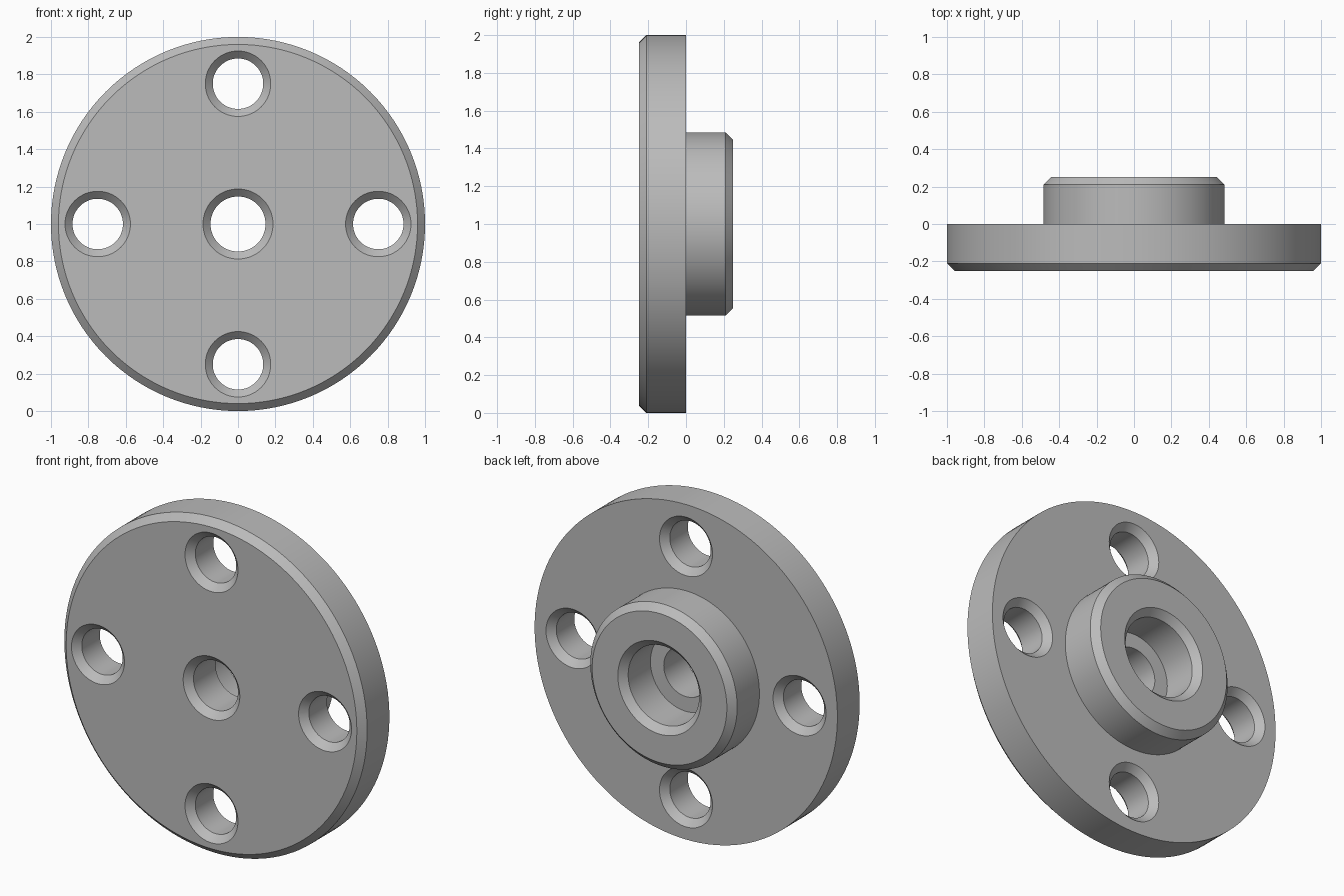
import bpy
import bmesh
import math
from mathutils import Matrix, Vector

cube = bpy.data.objects.get("Cube")
if cube:
    bpy.data.objects.remove(cube)

CENTRE = Vector((0, 0, 1))
BEVEL = 0.04

steel = bpy.data.materials.new("grey_steel")
steel.use_nodes = True
colour = (0.5, 0.5, 0.5, 1)
steel.diffuse_color = colour
steel.node_tree.nodes["Principled BSDF"].inputs["Base Color"].default_value = colour


def lathe(name, profile, centre, steps):
    """Turn a closed loop of (radius, y) points around the y axis."""
    bm = bmesh.new()
    rings = []
    for i in range(steps):
        turn = Matrix.Rotation(math.tau * i / steps, 3, 'Y')
        rings.append([bm.verts.new(turn @ Vector((r, y, 0))) for r, y in profile])
    count = len(profile)
    for i in range(steps):
        a, b = rings[i], rings[(i + 1) % steps]
        for j in range(count):
            k = (j + 1) % count
            bm.faces.new((a[j], a[k], b[k], b[j]))
    # Merge points lying on the axis so solid plugs close cleanly
    bmesh.ops.remove_doubles(bm, verts=bm.verts, dist=1e-5)
    bmesh.ops.dissolve_degenerate(bm, edges=bm.edges, dist=1e-5)
    bmesh.ops.recalc_face_normals(bm, faces=bm.faces)
    mesh = bpy.data.meshes.new(name)
    bm.to_mesh(mesh)
    bm.free()
    mesh.materials.append(steel)
    obj = bpy.data.objects.new(name, mesh)
    obj.location = centre
    bpy.context.collection.objects.link(obj)
    return obj


# Flange disc, rear boss and stepped centre bore in one turned profile
front, back, step = -0.25, 0.25, 0.0
rim, boss, bore, counterbore = 1.0, 0.485, 0.147, 0.235
flange = lathe("flange", [
    (bore + BEVEL, front), (rim - BEVEL, front), (rim, front + BEVEL),
    (rim, 0), (boss, 0), (boss, back - BEVEL), (boss - BEVEL, back),
    (counterbore + BEVEL, back), (counterbore, back - BEVEL),
    (counterbore, step), (bore, step), (bore, front + BEVEL),
], CENTRE, 128)

# Four bolt holes, countersunk on both faces
hole, circle, over = 0.135, 0.75, 0.01
wide = hole + BEVEL + over
plug = [(0, front - over), (wide, front - over), (hole, front + BEVEL),
        (hole, -BEVEL), (wide, over), (0, over)]
cutters = []
for i in range(4):
    angle = math.tau * i / 4
    offset = Vector((math.cos(angle), 0, math.sin(angle))) * circle
    cutter = lathe("bolt_hole_cutter", plug, CENTRE + offset, 64)
    cutter.hide_render = True
    cutters.append(cutter)
    mod = flange.modifiers.new("bolt_hole", 'BOOLEAN')
    mod.operation = 'DIFFERENCE'
    mod.solver = 'EXACT'
    mod.object = cutter

# Apply the cuts and drop the cutters
bpy.context.view_layer.objects.active = flange
flange.select_set(True)
for mod in list(flange.modifiers):
    bpy.ops.object.modifier_apply(modifier=mod.name)
for cutter in cutters:
    bpy.data.objects.remove(cutter)

bpy.ops.object.shade_smooth_by_angle(angle=math.radians(30))
